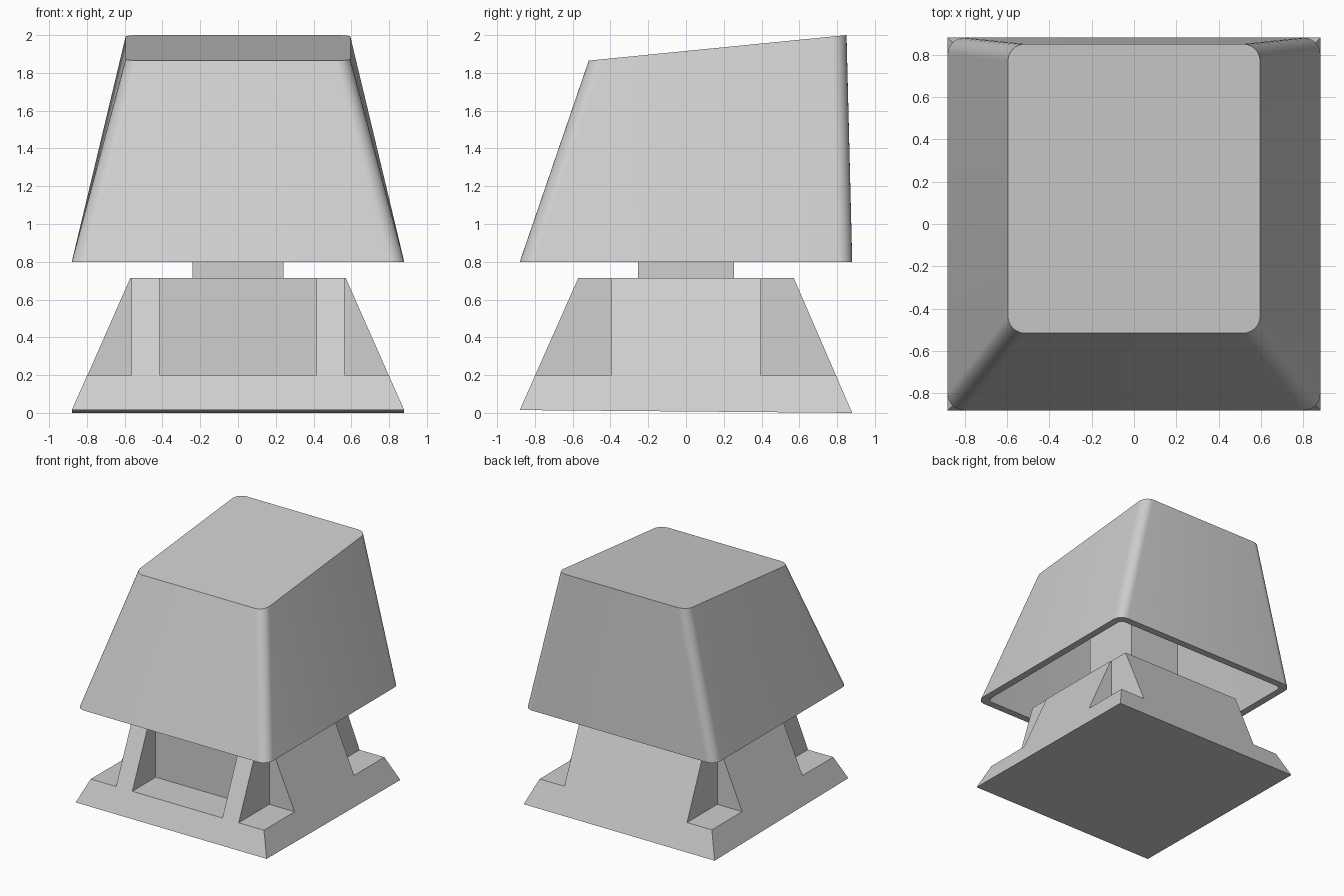
import bpy, bmesh, math

if "Cube" in bpy.data.objects:
    bpy.data.objects.remove(bpy.data.objects["Cube"])

grey = bpy.data.materials.new("light_grey")
grey.diffuse_color = (0.62, 0.62, 0.62, 1)
grey.use_nodes = True
grey.node_tree.nodes["Principled BSDF"].inputs["Base Color"].default_value = grey.diffuse_color


def make_object(name, bm):
    bmesh.ops.recalc_face_normals(bm, faces=bm.faces[:])
    mesh = bpy.data.meshes.new(name)
    bm.to_mesh(mesh)
    bm.free()
    mesh.materials.append(grey)
    obj = bpy.data.objects.new(name, mesh)
    bpy.context.collection.objects.link(obj)
    return obj


def add_block(bm, bottom, top):
    """Hexahedron between two rectangles (x0, x1, y0, y1, z_front, z_back)."""
    rings = []
    for x0, x1, y0, y1, zf, zb in (bottom, top):
        rings.append([bm.verts.new(p) for p in
                      ((x0, y0, zf), (x1, y0, zf), (x1, y1, zb), (x0, y1, zb))])
    bm.faces.new(rings[0][::-1])
    bm.faces.new(rings[1])
    bridge(bm, *rings)


def bridge(bm, a, b):
    n = len(a)
    for i in range(n):
        bm.faces.new((a[i], a[(i + 1) % n], b[(i + 1) % n], b[i]))


def block(name, bottom, top):
    bm = bmesh.new()
    add_block(bm, bottom, top)
    return make_object(name, bm)


def box(name, x0, x1, y0, y1, z0, z1):
    return block(name, (x0, x1, y0, y1, z0, z0), (x0, x1, y0, y1, z1, z1))


def cut(target, cutter):
    mod = target.modifiers.new("cut", 'BOOLEAN')
    mod.operation = 'DIFFERENCE'
    mod.solver = 'EXACT'
    mod.object = cutter
    bpy.context.view_layer.objects.active = target
    bpy.ops.object.modifier_apply(modifier=mod.name)
    bpy.data.objects.remove(cutter)


def rounded_ring(bm, half_x, y0, y1, z0, z1, r, steps=8):
    """Rounded rectangle whose height runs from z0 at y0 to z1 at y1."""
    ring = []
    corners = ((half_x - r, y1 - r), (-half_x + r, y1 - r),
               (-half_x + r, y0 + r), (half_x - r, y0 + r))
    for k, (cx, cy) in enumerate(corners):
        for i in range(steps + 1):
            a = math.pi / 2 * (k + i / steps)
            x, y = cx + r * math.cos(a), cy + r * math.sin(a)
            ring.append(bm.verts.new((x, y, z0 + (z1 - z0) * (y - y0) / (y1 - y0))))
    return ring


# Switch housing: tapered block with notched corners and a front recess
housing = block("switch_housing",
                (-0.88, 0.88, -0.88, 0.88, 0.015, 0.0),
                (-0.57, 0.57, -0.57, 0.57, 0.715, 0.715))
for sx in (-1, 1):
    for sy in (-1, 1):
        xs = sorted((sx * 0.565, sx * 1.2))
        ys = sorted((sy * 0.395, sy * 1.2))
        cut(housing, box("notch_cutter", *xs, *ys, 0.2, 1.0))
cut(housing, box("recess_cutter", -0.415, 0.415, -1.2, -0.49, 0.2, 1.0))

# Stem joining the housing to the cap
box("stem", -0.24, 0.24, -0.255, 0.255, 0.70, 1.84)

# Hollow tapered key cap with a sloping top
bm = bmesh.new()
outer_low = rounded_ring(bm, 0.88, -0.88, 0.88, 0.8, 0.8, 0.08)
outer_top = rounded_ring(bm, 0.595, -0.515, 0.85, 1.865, 2.0, 0.08)
inner_low = rounded_ring(bm, 0.82, -0.82, 0.82, 0.8, 0.8, 0.04)
inner_top = rounded_ring(bm, 0.56, -0.48, 0.79, 1.77, 1.89, 0.04)
bridge(bm, outer_low, outer_top)
bm.faces.new(outer_top)
bridge(bm, inner_low, outer_low)
bridge(bm, inner_top, inner_low)
bm.faces.new(inner_top[::-1])
cap = make_object("key_cap", bm)
bpy.ops.object.select_all(action='DESELECT')
cap.select_set(True)
bpy.context.view_layer.objects.active = cap
bpy.ops.object.shade_smooth_by_angle(angle=math.radians(30))
